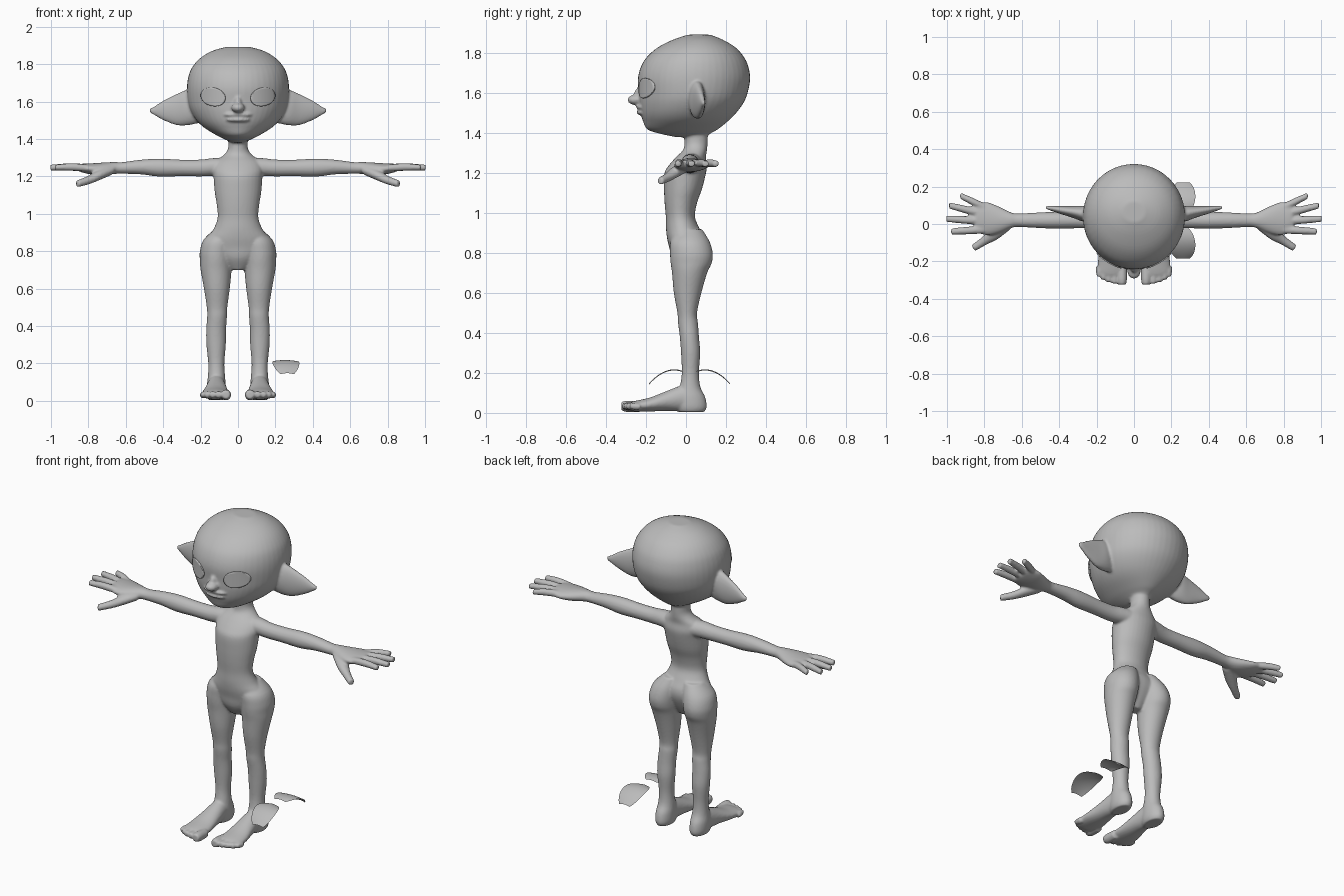
import bpy, bmesh, math
from mathutils import Vector, Matrix

X, Y, Z = Vector((1, 0, 0)), Vector((0, 1, 0)), Vector((0, 0, 1))
clay = bpy.data.materials.new("clay grey")
clay.diffuse_color = (0.5, 0.5, 0.5, 1)


def spline(a, b, c, d, t):
    """Smooth value between b and c."""
    return 0.5 * (2 * b + (c - a) * t + (2 * a - 5 * b + 4 * c - d) * t * t
                  + (3 * b - a - 3 * c + d) * t ** 3)


def loft(bm, rings, u, v, side=1, n=32, steps=4):
    """Closed tube through rings (x, y, z, radius along u, radius along v)."""
    p = [rings[0]] + rings + [rings[-1]]
    smooth = []
    for i in range(1, len(p) - 2):
        for k in range(steps):
            smooth.append([spline(*q, k / steps) for q in zip(*p[i - 1:i + 3])])
    smooth.append(rings[-1])
    loops = []
    for x, y, z, ru, rv in smooth:
        loop = []
        for k in range(n):
            a = 2 * math.pi * k / n
            co = Vector((x, y, z)) + u * ru * math.cos(a) + v * rv * math.sin(a)
            co.x *= side
            loop.append(bm.verts.new(co))
        loops.append(loop)
    for a, b in zip(loops, loops[1:]):
        for k in range(n):
            bm.faces.new((a[k], a[k - 1], b[k - 1], b[k]))
    bm.faces.new(loops[0])
    bm.faces.new(loops[-1])


def ball(bm, centre, radii):
    bmesh.ops.create_uvsphere(bm, u_segments=24, v_segments=16, radius=1,
                              matrix=Matrix.Translation(centre) @ Matrix.Diagonal((*radii, 1)))


def finish(bm, name):
    bmesh.ops.recalc_face_normals(bm, faces=bm.faces)
    for f in bm.faces:
        f.smooth = True
    mesh = bpy.data.meshes.new(name)
    bm.to_mesh(mesh)
    bm.free()
    mesh.materials.append(clay)
    ob = bpy.data.objects.new(name, mesh)
    bpy.context.collection.objects.link(ob)
    return ob


body = bmesh.new()

# Head: height, half width, front y, back y
skull = [(1.38, .03, -.05, .10), (1.40, .075, -.14, .125), (1.42, .115, -.195, .16),
         (1.46, .18, -.215, .21), (1.50, .222, -.228, .25), (1.55, .253, -.235, .287),
         (1.60, .268, -.237, .308), (1.67, .273, -.241, .321), (1.73, .266, -.227, .313),
         (1.78, .247, -.197, .291), (1.83, .205, -.14, .247), (1.87, .14, -.06, .18),
         (1.893, .06, .01, .12)]
loft(body, [(0, (f + b) / 2, z, w, (b - f) / 2) for z, w, f, b in skull], X, Y, n=48)

# Nose and lips
ball(body, (0, -.25, 1.567), (.036, .043, .026))
ball(body, (0, -.235, 1.592), (.02, .026, .035))
ball(body, (0, -.218, 1.530), (.078, .032, .013))
ball(body, (0, -.216, 1.503), (.066, .032, .014))

# Neck, torso and hips
loft(body, [(0, .05, 1.41, .053, .06), (0, .05, 1.35, .053, .058), (0, .045, 1.315, .075, .06),
            (0, .025, 1.28, .12, .075), (0, .01, 1.24, .135, .095), (0, -.004, 1.20, .131, .104),
            (0, -.015, 1.12, .125, .095), (0, -.026, 1.05, .114, .081),
            (0, -.028, .98, .109, .073), (0, -.015, .92, .13, .085), (0, 0, .87, .165, .094),
            (0, .006, .82, .17, .088), (0, 0, .76, .11, .07), (0, 0, .70, .045, .035)], X, Y)

for s in (1, -1):
    # Ear
    loft(body, [(.21, .05, 1.57, .035, .085), (.27, .055, 1.568, .042, .095),
                (.33, .065, 1.557, .031, .083), (.40, .076, 1.553, .02, .052),
                (.45, .085, 1.551, .012, .022), (.472, .088, 1.552, .008, .010)], Y, Z, s)
    # Arm and palm
    loft(body, [(.06, .03, 1.25, .06, .05), (.13, .025, 1.25, .05, .048),
                (.20, .02, 1.245, .044, .045), (.30, .02, 1.245, .043, .044),
                (.42, .02, 1.247, .045, .048), (.52, .02, 1.25, .041, .039),
                (.62, .02, 1.245, .036, .031), (.66, .02, 1.245, .043, .032),
                (.72, .022, 1.24, .07, .034), (.78, .028, 1.24, .088, .030),
                (.83, .033, 1.244, .083, .024), (.85, .035, 1.246, .074, .018)], Y, Z, s)
    # Fingers
    for x0, y0, x1, y1 in ((.80, .09, .93, .152), (.80, .052, .988, .099),
                           (.80, .015, 1.003, .028), (.80, -.03, .978, -.04)):
        loft(body, [(x0, y0, 1.244, .021, .019), ((x0 + x1) / 2, (y0 + y1) / 2, 1.25, .021, .02),
                    (x1, y1, 1.247, .017, .016)], Y, Z, s, 16)
    # Thumb
    loft(body, [(.68, 0, 1.235, .035, .028), (.75, -.055, 1.205, .034, .028),
                (.80, -.09, 1.18, .024, .023), (.86, -.13, 1.16, .019, .019)],
         Vector((.55, .83, 0)), Z, s, 16)
    # Leg with buttock and heel
    loft(body, [(.07, .02, .92, .055, .06), (.10, .02, .86, .085, .097),
                (.114, .027, .80, .09, .107), (.117, .026, .75, .087, .103),
                (.117, .018, .70, .083, .088), (.113, .008, .60, .069, .069),
                (.112, .006, .50, .055, .049), (.112, .01, .45, .053, .05),
                (.117, .017, .38, .053, .048), (.117, .023, .30, .052, .048),
                (.116, .022, .20, .043, .043), (.115, .02, .13, .046, .052),
                (.116, .022, .08, .051, .074), (.116, .026, .03, .05, .078),
                (.116, .026, .004, .04, .065)], X, Y, s)
    # Foot
    loft(body, [(.116, .03, .08, .045, .065), (.116, -.03, .072, .05, .063),
                (.117, -.10, .059, .059, .049), (.12, -.18, .042, .071, .035),
                (.12, -.25, .034, .076, .027), (.12, -.275, .032, .07, .022)], X, Z, s)
    # Toes
    for x, y, r in ((.064, -.324, .027), (.104, -.318, .019), (.135, -.31, .018),
                    (.163, -.298, .018), (.188, -.28, .016)):
        loft(body, [(x, -.23, .03, r, r), (x, y + .03, .032, r, r + .002),
                    (x, y, .034, r * .8, r * .8)], X, Z, s, 16)

# Blend every body part into one smooth skin
skin = finish(body, "body")
blend = skin.modifiers.new("blend", 'REMESH')
blend.mode = 'VOXEL'
blend.voxel_size = .007
blend.use_smooth_shade = True
relax = skin.modifiers.new("relax", 'SMOOTH')
relax.factor = .5
relax.iterations = 4

# Eyes: tilted ovals following the face
for s, label in ((1, "left_eye"), (-1, "right_eye")):
    bm = bmesh.new()
    bmesh.ops.create_grid(bm, x_segments=12, y_segments=12, size=1)
    for v in bm.verts:
        a, b = v.co.x, v.co.y
        a, b = a * math.sqrt(1 - b * b / 2) * .066, b * math.sqrt(1 - a * a / 2) * .049
        x = .132 + a * math.cos(.25) - b * math.sin(.25)
        z = 1.625 + a * math.sin(.25) + b * math.cos(.25)
        v.co = (s * x, .036 - .279 * math.sqrt(1 - (x / .271) ** 2), z)
    eye = finish(bm, label)
    shell = eye.modifiers.new("thickness", 'SOLIDIFY')
    shell.thickness = .008
    shell.offset = 0

# Loose curved plates floating beside one ankle
for s, label in ((1, "rear_plate"), (-1, "front_plate")):
    bm = bmesh.new()
    bmesh.ops.create_grid(bm, x_segments=10, y_segments=12, size=1)
    for v in bm.verts:
        a, t = v.co.x, (v.co.y + 1) / 2
        w = .072 * math.sqrt(1 - .75 * (2 * t - 1) ** 2)
        v.co = (.248 + .015 * t + a * w, .018 + s * (.035 + .168 * t),
                .218 - .07 * ((t - .25) / .75) ** 2 - .006 * a * a)
    finish(bm, label)
